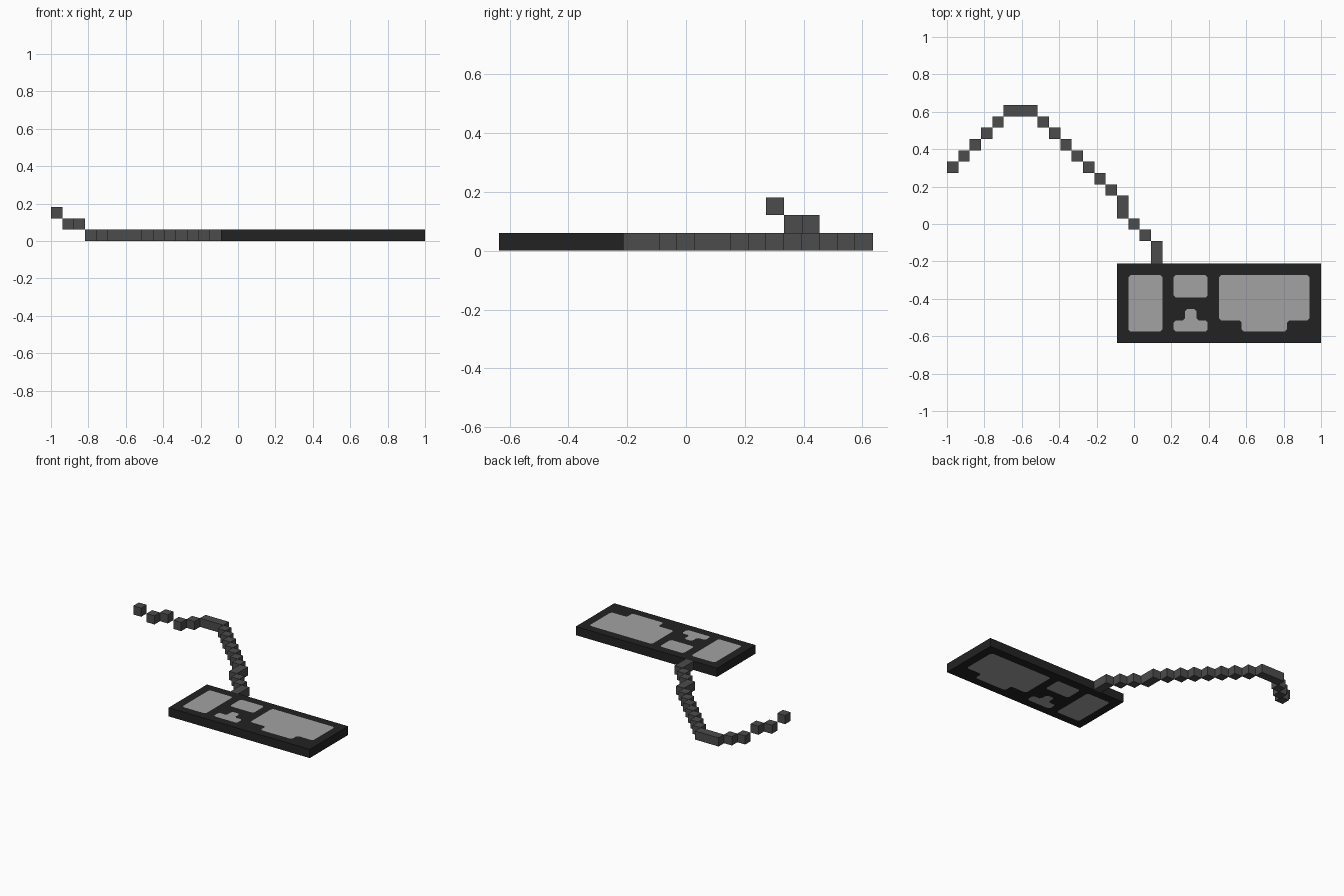
import bpy, bmesh
from mathutils import Vector, Matrix

if "Cube" in bpy.data.objects:
    bpy.data.objects.remove(bpy.data.objects["Cube"])

U = 2 / 33                      # one block
OX, OY = -1.0, -10.5 * U        # grid origin


def material(name, value):
    m = bpy.data.materials.new(name)
    m.diffuse_color = (value, value, value, 1)
    m.use_nodes = True
    m.node_tree.nodes["Principled BSDF"].inputs["Base Color"].default_value = m.diffuse_color
    return m


CASE = material("case black", 0.0165)
KEYS = material("key grey", 0.36)
CORD = material("cable grey", 0.072)


def finish(bm, name, mats):
    mesh = bpy.data.meshes.new(name)
    bm.to_mesh(mesh)
    bm.free()
    for m in mats:
        mesh.materials.append(m)
    ob = bpy.data.objects.new(name, mesh)
    bpy.context.collection.objects.link(ob)
    return ob


def grid(i, j):
    return Vector((OX + i * U, OY + j * U, 0))


def trimmed(points, r=0.012):
    """Outline in block units with every corner trimmed."""
    pts = [grid(*p) for p in points]
    out = []
    for k, p in enumerate(pts):
        for q in (pts[k - 1], pts[(k + 1) % len(pts)]):
            out.append(p + (q - p).normalized() * r)
    return out


def rect(x0, y0, x1, y1):
    return [(x0, y0), (x1, y0), (x1, y1), (x0, y1)]


# Key areas: number pad side, navigation, arrows, letters
panels = [
    rect(16, 1, 19, 6),
    rect(20, 4, 23, 6),
    [(20, 1), (23, 1), (23, 2), (22, 2), (22, 3), (21, 3), (21, 2), (20, 2)],
    [(26, 1), (30, 1), (30, 2), (32, 2), (32, 6), (24, 6), (24, 2), (26, 2)],
]

# Keyboard case, with the key areas cut into the top and bottom faces
bm = bmesh.new()
rims = []
for z, normal in ((0, (0, 0, -1)), (U, (0, 0, 1))):
    loops = [[grid(*p) for p in rect(15, 0, 33, 7)]] + [trimmed(p) for p in panels]
    edges, vert_loops = [], []
    for loop in loops:
        vs = [bm.verts.new((p.x, p.y, z)) for p in loop]
        edges += [bm.edges.new((vs[k - 1], vs[k])) for k in range(len(vs))]
        vert_loops.append(vs)
    bmesh.ops.triangle_fill(bm, edges=edges, use_beauty=True, normal=normal)
    for vs in vert_loops[1:]:
        f = bm.faces.get(vs) or bm.faces.new(vs)
        f.material_index = 1
    rims.append(vert_loops[0])
low, high = rims
for k in range(4):
    bm.faces.new((low[k - 1], low[k], high[k], high[k - 1]))
bmesh.ops.recalc_face_normals(bm, faces=bm.faces)
finish(bm, "keyboard_case", [CASE, KEYS])

# Cable: straight diagonal runs of blocks as (column, row, level, width, depth)
blocks = [(0, 15, 2, 1, 1), (1, 16, 1, 1, 1), (2, 17, 1, 1, 1),
          (3, 18, 0, 1, 1), (4, 19, 0, 1, 1), (5, 20, 0, 3, 1)]
blocks += [(i, 27 - i, 0, 1, 1) for i in range(8, 15)]
blocks += [(15, 11, 0, 1, 2), (16, 10, 0, 1, 1), (17, 9, 0, 1, 1), (18, 7, 0, 1, 2)]

bm = bmesh.new()
for i, j, k, w, d in blocks:
    centre = grid(i + w / 2, j + d / 2) + Vector((0, 0, (k + 0.5) * U))
    bmesh.ops.create_cube(bm, size=1, matrix=Matrix.Translation(centre)
                          @ Matrix.Diagonal((w * U, d * U, U, 1)))
finish(bm, "cable", [CORD])
